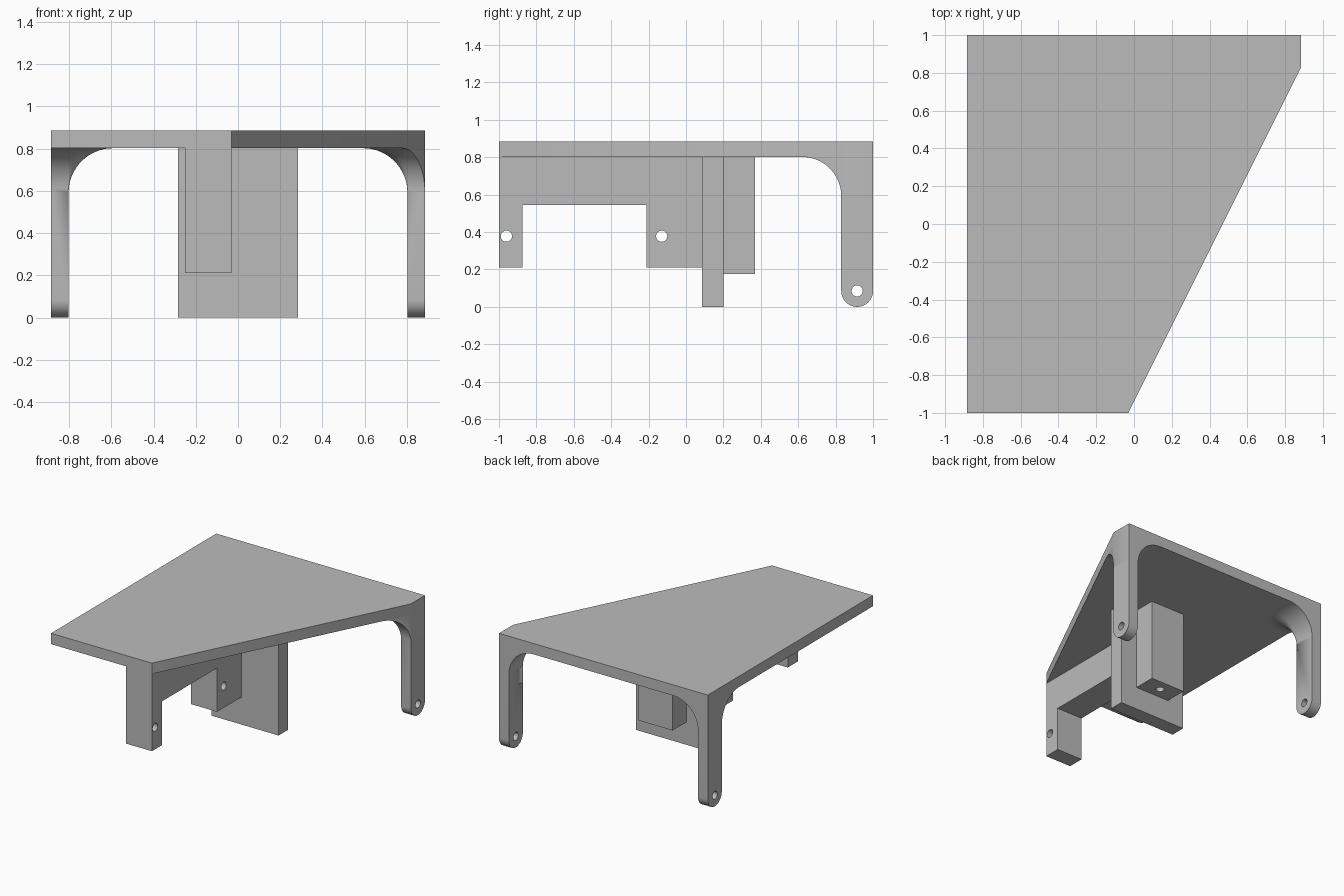
import bpy, bmesh
from math import sin, cos, pi
from mathutils import Vector, Matrix

if "Cube" in bpy.data.objects:
    bpy.data.objects.remove(bpy.data.objects["Cube"], do_unlink=True)

grey = bpy.data.materials.new("plain grey")
grey.use_nodes = True
tone = (0.5, 0.5, 0.5, 1)
grey.diffuse_color = tone
grey.node_tree.nodes["Principled BSDF"].inputs["Base Color"].default_value = tone

HALF, UNDER, TOP = 0.885, 0.802, 0.885   # half width, deck underside, deck top
LEG_X, LEG_Y, ROUND = 0.802, 0.83, 0.085  # inner leg faces, foot radius
FILLET = 0.21
HOLE = 0.03
TIP, SHOULDER = Vector((-0.03, -1, 0)), Vector((HALF, LEG_Y, 0))


def prism(bm, points, offset):
    """Extrude a closed outline of 3D points by a vector."""
    face = bm.faces.new([bm.verts.new(p) for p in points])
    new = bmesh.ops.extrude_face_region(bm, geom=[face], use_keep_orig=True)
    verts = [g for g in new["geom"] if isinstance(g, bmesh.types.BMVert)]
    bmesh.ops.translate(bm, verts=verts, vec=offset)


def finish(name, bm):
    bmesh.ops.recalc_face_normals(bm, faces=bm.faces)
    mesh = bpy.data.meshes.new(name)
    bm.to_mesh(mesh)
    bm.free()
    mesh.materials.append(grey)
    obj = bpy.data.objects.new(name, mesh)
    bpy.context.collection.objects.link(obj)
    return obj


def drill(obj, centre, axis, depth):
    """Cut a round hole and bake the result."""
    bm = bmesh.new()
    turn = Vector((0, 0, 1)).rotation_difference(Vector(axis)).to_matrix().to_4x4()
    bmesh.ops.create_cone(bm, cap_ends=True, segments=32, radius1=HOLE, radius2=HOLE,
                          depth=depth, matrix=Matrix.Translation(centre) @ turn)
    cutter = finish("hole_cutter", bm)
    cutter.hide_render = True
    mod = obj.modifiers.new("hole", "BOOLEAN")
    mod.operation, mod.solver, mod.object = "DIFFERENCE", "EXACT", cutter
    graph = bpy.context.evaluated_depsgraph_get()
    baked = bpy.data.meshes.new_from_object(obj.evaluated_get(graph))
    obj.modifiers.clear()
    obj.data = baked
    bpy.data.objects.remove(cutter, do_unlink=True)


def block(name, x, y, z):
    bm = bmesh.new()
    outline = [(x[0], y[0], z[0]), (x[1], y[0], z[0]), (x[1], y[1], z[0]), (x[0], y[1], z[0])]
    prism(bm, outline, (0, 0, z[1] - z[0]))
    return finish(name, bm)


def leg(name, side):
    """Round-footed leg that flares into the deck around its inner corner."""
    bm = bmesh.new()
    base = UNDER - FILLET
    mid_y = 1 - ROUND
    foot = [(HALF, mid_y - ROUND * cos(pi * i / 24), ROUND - ROUND * sin(pi * i / 24))
            for i in range(25)]
    prism(bm, foot + [(HALF, 1, base), (HALF, LEG_Y, base)], (LEG_X - HALF, 0, 0))
    cap = [f for f in bm.faces if all(abs(v.co.z - base) < 1e-4 for v in f.verts)]
    bmesh.ops.delete(bm, geom=cap, context="FACES_ONLY")

    # flared top, lofted from growing rings
    rings = []
    for s in range(17):
        t = pi / 2 * s / 16
        z, d = base + FILLET * sin(t), FILLET * (1 - cos(t))
        ring = [(HALF, 1, z), (LEG_X - d, 1, z)]
        ring += [(LEG_X - d * cos(a), LEG_Y - d * sin(a), z)
                 for a in (pi / 2 * i / 12 for i in range(13))]
        ring.append((HALF, LEG_Y - d, z))
        rings.append([bm.verts.new(p) for p in ring])
    for low, high in zip(rings, rings[1:]):
        for i in range(len(low)):
            j = (i + 1) % len(low)
            bm.faces.new((low[i], low[j], high[j], high[i]))
    bm.faces.new(rings[-1])
    bmesh.ops.remove_doubles(bm, verts=bm.verts, dist=1e-4)

    if side < 0:
        bmesh.ops.scale(bm, verts=bm.verts, vec=(-1, 1, 1))
    else:
        # trim the flare flush with the slanted deck edge
        run = SHOULDER - TIP
        cut = bmesh.ops.bisect_plane(bm, geom=bm.verts[:] + bm.edges[:] + bm.faces[:],
                                     plane_co=SHOULDER, plane_no=(run.y, -run.x, 0),
                                     clear_outer=True)
        edges = [g for g in cut["geom_cut"] if isinstance(g, bmesh.types.BMEdge)]
        bmesh.ops.holes_fill(bm, edges=[e for e in edges if e.is_boundary], sides=0)
    obj = finish(name, bm)
    drill(obj, (side * (HALF + LEG_X) / 2, mid_y, ROUND), (1, 0, 0), 0.3)
    return obj


# deck with one slanted side
bm = bmesh.new()
prism(bm, [(-HALF, -1, UNDER), (TIP.x, -1, UNDER), (HALF, LEG_Y, UNDER),
           (HALF, 1, UNDER), (-HALF, 1, UNDER)], (0, 0, TOP - UNDER))
parts = [finish("deck", bm)]

# rear legs
parts += [leg("left_leg", 1), leg("right_leg", -1)]

# bracket arm: two drops joined by a rail
bm = bmesh.new()
outline = [(-1, 0.21), (-0.875, 0.21), (-0.875, 0.545), (-0.21, 0.545),
           (-0.21, 0.21), (0.085, 0.21), (0.085, UNDER), (-1, UNDER)]
prism(bm, [(-0.25, y, z) for y, z in outline], (0.22, 0, 0))
arm = finish("bracket_arm", bm)
for y in (-0.96, -0.13):
    drill(arm, (-0.14, y, 0.378), (1, 0, 0), 0.5)
parts.append(arm)

# cross panel and the drilled block behind it
parts.append(block("cross_panel", (-0.285, 0.285), (0.085, 0.2), (0, UNDER)))
boss = block("rear_block", (-0.145, 0.145), (0.2, 0.37), (0.175, UNDER))
drill(boss, (0, 0.285, 0.175), (0, 0, 1), 0.6)
parts.append(boss)

# smooth the rounds, keep the edges crisp
bpy.ops.object.select_all(action="DESELECT")
for obj in parts:
    obj.select_set(True)
bpy.context.view_layer.objects.active = parts[0]
bpy.ops.object.shade_smooth_by_angle(angle=pi / 6)
